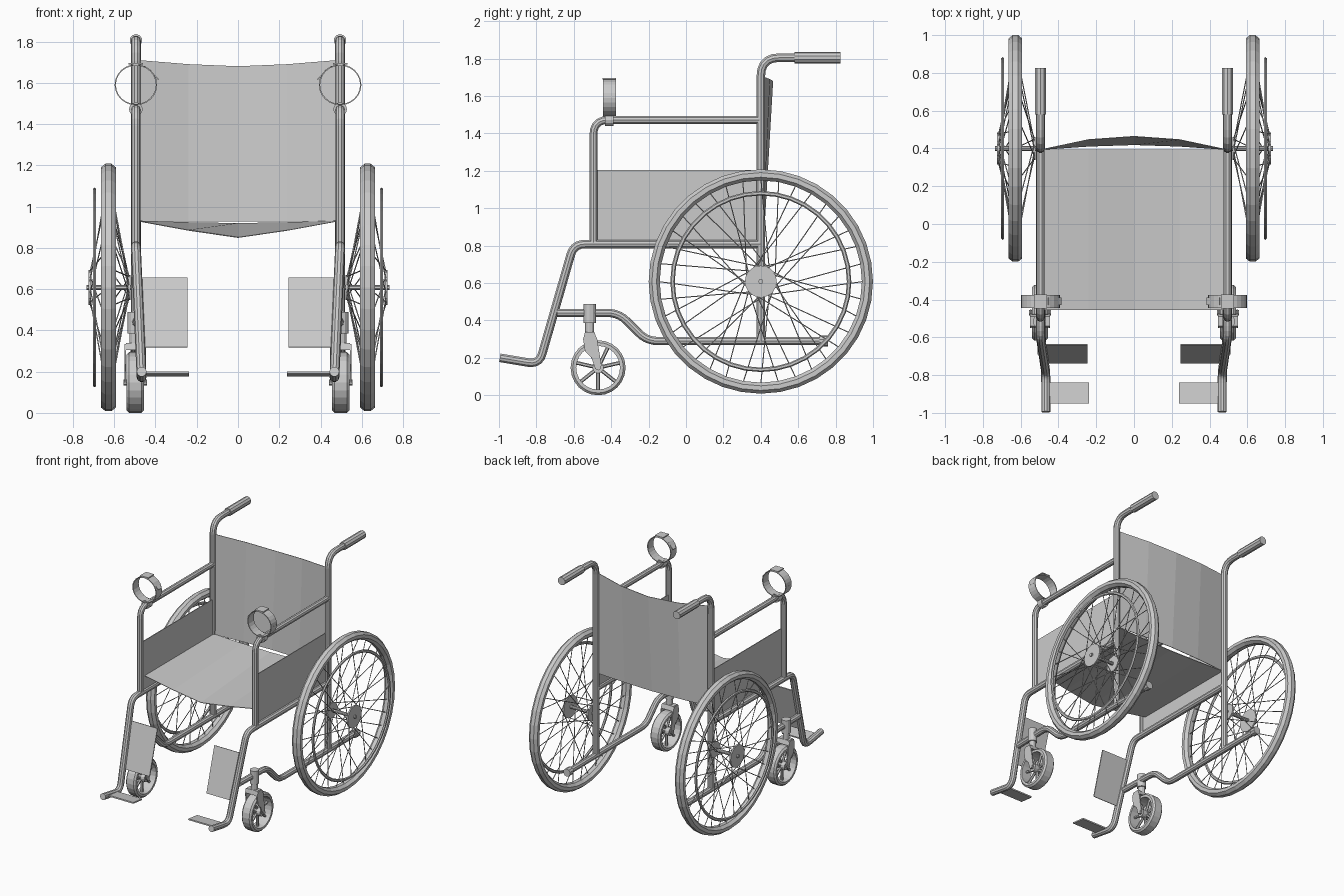
import bpy, bmesh, math
from mathutils import Vector, Matrix

if "Cube" in bpy.data.objects:
    bpy.data.objects.remove(bpy.data.objects["Cube"])

TAU = math.tau


def finish(name, me, mirror=True, thick=0):
    ob = bpy.data.objects.new(name, me)
    bpy.context.collection.objects.link(ob)
    if thick:
        s = ob.modifiers.new("Solidify", 'SOLIDIFY')
        s.thickness = thick
        s.offset = 0
    if mirror:
        m = ob.modifiers.new("Mirror", 'MIRROR')
        m.use_mirror_merge = False
    return ob


def mesh(name, verts, faces, **kw):
    me = bpy.data.meshes.new(name)
    me.from_pydata([tuple(v) for v in verts], [], faces)
    bm = bmesh.new()
    bm.from_mesh(me)
    bmesh.ops.recalc_face_normals(bm, faces=bm.faces)
    bm.to_mesh(me)
    bm.free()
    return finish(name, me, **kw)


def rounded(pts, r):
    """Replace inner corners of a path by short arcs."""
    pts = [Vector(p) for p in pts]
    out = [pts[0]]
    for a, b, c in zip(pts, pts[1:], pts[2:]):
        p = b + (a - b).normalized() * r
        q = b + (c - b).normalized() * r
        for i in range(6):
            t = i / 5
            out.append(p * (1 - t) ** 2 + b * 2 * t * (1 - t) + q * t * t)
    return out + [pts[-1]]


def tube(name, pts, radius=0.024, bend=0.07):
    cu = bpy.data.curves.new(name, 'CURVE')
    cu.dimensions = '3D'
    cu.bevel_depth = radius
    cu.bevel_resolution = 3
    cu.use_fill_caps = True
    path = rounded(pts, bend)
    sp = cu.splines.new('POLY')
    sp.points.add(len(path) - 1)
    for p, co in zip(sp.points, path):
        p.co = (*co, 1)
    sp.use_smooth = False
    tmp = bpy.data.objects.new("tmp", cu)
    bpy.context.collection.objects.link(tmp)
    bpy.context.view_layer.update()
    dg = bpy.context.evaluated_depsgraph_get()
    me = bpy.data.meshes.new_from_object(tmp.evaluated_get(dg))
    bpy.data.objects.remove(tmp)
    return finish(name, me)


def lathe(name, profile, y, z, n):
    """Revolve a closed (x, radius) profile around an x-axis through (y, z)."""
    k = len(profile)
    verts = [(x, y + r * math.cos(TAU * i / n), z + r * math.sin(TAU * i / n))
             for i in range(n) for x, r in profile]
    faces = [(i * k + j, i * k + (j + 1) % k,
              (i + 1) % n * k + (j + 1) % k, (i + 1) % n * k + j)
             for i in range(n) for j in range(k)]
    return mesh(name, verts, faces)


def rods(name, pairs, radius, sides=8):
    """Straight cylinders between point pairs, as one object."""
    bm = bmesh.new()
    for a, b in pairs:
        a, b = Vector(a), Vector(b)
        d = b - a
        mat = Matrix.Translation((a + b) / 2) @ d.to_track_quat('Z', 'Y').to_matrix().to_4x4()
        bmesh.ops.create_cone(bm, cap_ends=True, segments=sides, radius1=radius,
                              radius2=radius, depth=d.length, matrix=mat)
    me = bpy.data.meshes.new(name)
    bm.to_mesh(me)
    bm.free()
    return finish(name, me)


def strip(name, rows, **kw):
    """Sheet between two rows of points."""
    a, b = rows
    n = len(a)
    return mesh(name, a + b, [(i, i + 1, n + i + 1, n + i) for i in range(n - 1)], **kw)


# Frame tubes
X = 0.495
tube("back_post", [(X, 0.4, 0.29), (X, 0.4, 1.805), (X, 0.82, 1.805)], bend=0.1)
rods("push_grip", [((X, 0.58, 1.805), (X, 0.825, 1.805))], 0.031, 10)
tube("armrest_tube", [(X, 0.4, 1.472), (X, -0.495, 1.472), (X, -0.495, 0.8)], 0.022, 0.08)
tube("seat_rail_and_leg", [(X, 0.4, 0.808), (X, -0.6, 0.808), (0.467, -0.785, 0.165),
                           (0.467, -0.995, 0.2)], bend=0.06)
tube("lower_rail", [(0.487, -0.69, 0.44), (X, -0.36, 0.44), (X, -0.21, 0.29),
                    (X, 0.74, 0.29)], 0.023, 0.06)
rods("lower_rail_cap", [((X, 0.715, 0.29), (X, 0.76, 0.29))], 0.03, 10)

# Fabric seat, backrest and side panels
xs = (-0.485, -0.24, 0, 0.24, 0.485)
strip("seat", [[(x, -0.455, z) for x, z in zip(xs, (0.93, 0.885, 0.85, 0.885, 0.93))],
               [(x, 0.395, z) for x, z in zip(xs, (0.93, 0.922, 0.918, 0.922, 0.93))]],
      mirror=False, thick=0.004)
strip("backrest", [[(x, y, 0.928) for x, y in zip(xs, (0.395, 0.412, 0.42, 0.412, 0.395))],
                   [(x, y, z) for x, y, z in zip(xs, (0.395, 0.447, 0.464, 0.447, 0.395),
                                                 (1.71, 1.69, 1.68, 1.69, 1.71))]],
      mirror=False, thick=0.004)
strip("side_panel", [[(0.487, -0.49, 0.8), (0.487, 0.4, 0.8)],
                     [(0.487, -0.49, 1.205), (0.487, 0.4, 1.205)]], thick=0.006)

# Calf pads and foot plates
strip("calf_pad", [[(0.245, -0.638, 0.655), (0.47, -0.638, 0.655)],
                   [(0.245, -0.735, 0.318), (0.47, -0.735, 0.318)]], thick=0.008)
strip("foot_plate", [[(0.237, -0.84, 0.182), (0.46, -0.84, 0.182)],
                     [(0.237, -0.95, 0.195), (0.46, -0.95, 0.195)]], thick=0.01)

# Large wheels
WY, WZ, WX = 0.4, 0.608, 0.628


def ring(cx, r, wx, wr, k):
    return [(cx + wx * math.cos(TAU * (i + .5) / k), r + wr * math.sin(TAU * (i + .5) / k))
            for i in range(k)]


lathe("tyre", ring(WX, 0.57, 0.039, 0.032, 8), WY, WZ, 36)
lathe("hand_rim", ring(0.695, 0.472, 0.009, 0.012, 6), WY, WZ, 36)
rods("wheel_axle", [((0.49, WY, WZ), (0.735, WY, WZ))], 0.013, 10)
rods("outer_hub_disc", [((0.712, WY, WZ), (0.724, WY, WZ))], 0.085, 20)
rods("inner_hub_disc", [((0.522, WY, WZ), (0.534, WY, WZ))], 0.06, 20)
spokes = []
N = 36
for i in range(N):
    a = TAU * i / N
    h = a + (1.1 if i // 2 % 2 else -1.1)
    hx, hr = ((0.718, 0.08), (0.528, 0.055))[i % 2]
    spokes.append(((hx, WY + hr * math.cos(h), WZ + hr * math.sin(h)),
                   (WX, WY + 0.55 * math.cos(a), WZ + 0.55 * math.sin(a))))
rods("wheel_spokes", spokes, 0.003, 5)

# Front casters
CX, CY, CZ = 0.498, -0.47, 0.147
lathe("caster_tyre", [(CX - 0.03, 0.147), (CX + 0.03, 0.147), (CX + 0.042, 0.135),
                      (CX + 0.042, 0.117), (CX - 0.042, 0.117), (CX - 0.042, 0.135)], CY, CZ, 24)
rods("caster_hub", [((CX - 0.04, CY, CZ), (CX + 0.04, CY, CZ))], 0.03, 12)
rods("caster_spokes", [((CX, CY, CZ), (CX, CY + 0.12 * math.cos(TAU * (i + .25) / 7),
                                      CZ + 0.12 * math.sin(TAU * (i + .25) / 7)))
                       for i in range(7)], 0.01, 6)
rods("caster_axle", [((CX - 0.058, CY, CZ), (CX + 0.058, CY, CZ))], 0.014, 8)
rods("caster_stem", [((0.502, -0.515, 0.385), (0.502, -0.515, 0.488))], 0.033, 12)
rods("caster_pin", [((0.502, -0.515, 0.32), (0.502, -0.515, 0.4))], 0.024, 12)


def fork_plate(name, x0, x1, outline):
    n = len(outline)
    mesh(name, [(x, y, z) for x in (x0, x1) for y, z in outline],
         [tuple(range(n)), tuple(range(n, 2 * n))]
         + [(i, (i + 1) % n, n + (i + 1) % n, n + i) for i in range(n)])


blade = [(-0.55, 0.3), (-0.54, 0.335), (-0.49, 0.335), (-0.475, 0.3),
         (-0.452, 0.16), (-0.462, 0.135), (-0.485, 0.14), (-0.505, 0.2), (-0.54, 0.235)]
fork_plate("fork_outer", CX + 0.045, CX + 0.053, blade)
fork_plate("fork_inner", CX - 0.053, CX - 0.045, blade)
fork_plate("fork_crown", CX - 0.045, CX + 0.045,
           [(-0.548, 0.305), (-0.54, 0.338), (-0.49, 0.338), (-0.478, 0.305)])

# Holder loops on the armrests
LZ, LY = 1.59, -0.41
loop = [(X + 0.1 * math.cos(TAU * i / 24), LZ + 0.096 * math.sin(TAU * i / 24)) for i in range(25)]
loop += [(X - 0.09 * (-1), LZ + 0.02), (X + 0.06, LZ + 0.085)]
loop = loop[:25]
strip("holder_loop", [[(x, y, z) for x, z in loop] for y in (LY - 0.035, LY + 0.035)], thick=0.006)
tail = [(0.455, 1.68), (0.425, 1.66), (0.405, 1.635), (0.385, 1.615)]
strip("holder_tail", [[(x, y, z) for x, z in tail] for y in (LY - 0.02, LY + 0.02)], thick=0.005)
rods("holder_clamp", [((X, LY - 0.022, 1.472), (X, LY + 0.022, 1.472))], 0.033, 12)
strip("holder_buckle", [[(0.46, LY - 0.037, 1.692), (0.53, LY - 0.037, 1.692)],
                        [(0.46, LY + 0.037, 1.692), (0.53, LY + 0.037, 1.692)]], thick=0.008)
